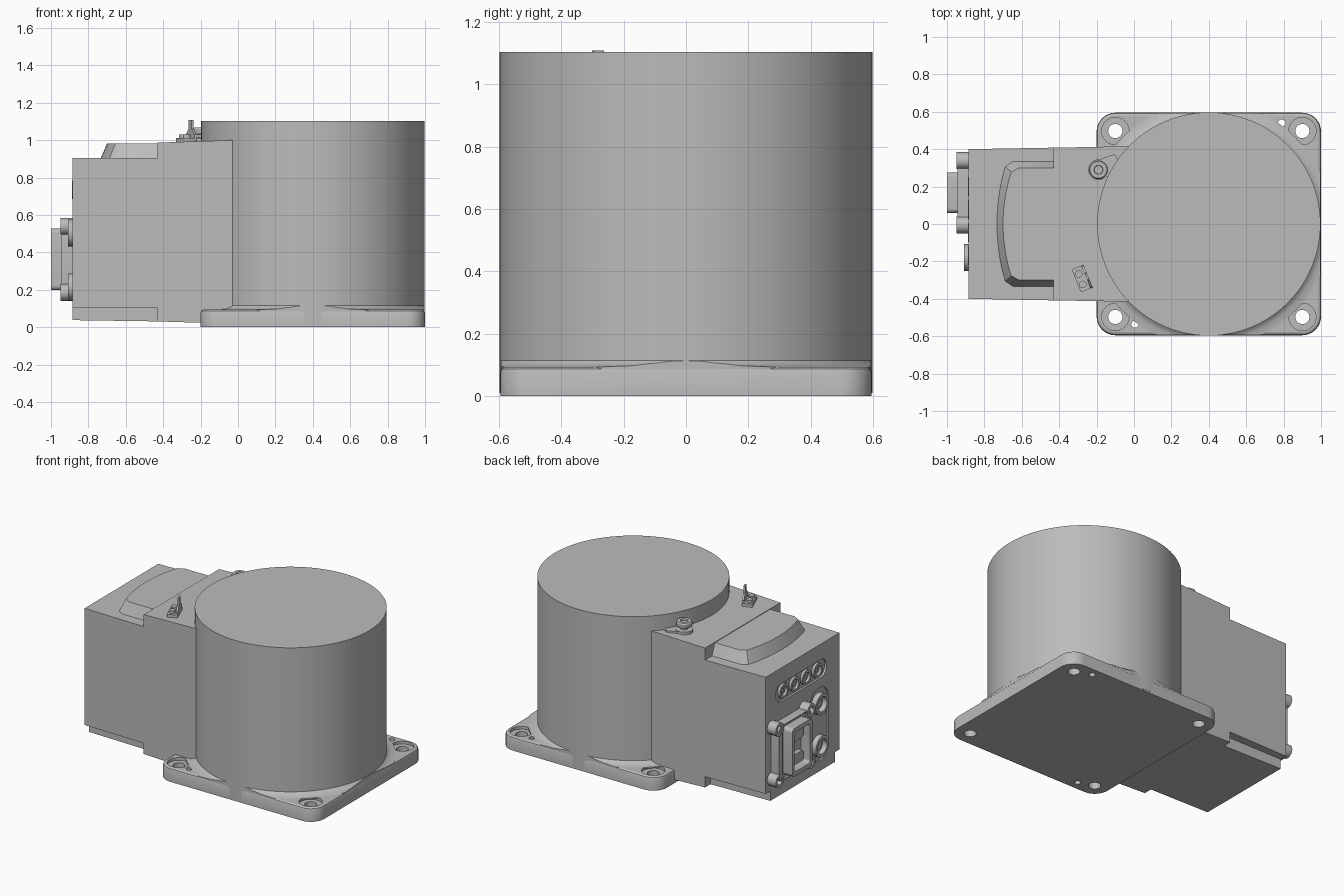
import bpy, bmesh, math
from mathutils import Matrix, Vector

cube = bpy.data.objects.get("Cube")
if cube:
    bpy.data.objects.remove(cube, do_unlink=True)

# One plain grey for the whole casting
grey = bpy.data.materials.new("machine_grey")
grey.use_nodes = True
COLOUR = (0.5, 0.5, 0.5, 1.0)
grey.diffuse_color = COLOUR
grey.node_tree.nodes["Principled BSDF"].inputs["Base Color"].default_value = COLOUR

PLACE = {"X": lambda a, b, h: (h, a, b),
         "Y": lambda a, b, h: (a, h, b),
         "Z": lambda a, b, h: (a, b, h)}
parts = []


def loft(name, axis, sections):
    """Closed solid through (outline, height) sections along one axis."""
    bm = bmesh.new()
    rings = [[bm.verts.new(PLACE[axis](a, b, h)) for a, b in pts] for pts, h in sections]
    n = len(rings[0])
    for low, high in zip(rings, rings[1:]):
        for i in range(n):
            j = (i + 1) % n
            bm.faces.new((low[i], low[j], high[j], high[i]))
    bm.faces.new(rings[0][::-1])
    bm.faces.new(rings[-1])
    bmesh.ops.recalc_face_normals(bm, faces=bm.faces)
    mesh = bpy.data.meshes.new(name)
    bm.to_mesh(mesh)
    bm.free()
    mesh.materials.append(grey)
    ob = bpy.data.objects.new(name, mesh)
    bpy.context.collection.objects.link(ob)
    parts.append(ob)
    return ob


def prism(name, axis, pts, lo, hi):
    return loft(name, axis, [(pts, lo), (pts, hi)])


def circle(ca, cb, r, n=32):
    return [(ca + r * math.cos(2 * math.pi * i / n),
             cb + r * math.sin(2 * math.pi * i / n)) for i in range(n)]


def rounded(ca, cb, ha, hb, r, n=8):
    """Rounded rectangle with half sizes ha, hb."""
    pts = []
    for k, (sa, sb) in enumerate(((1, 1), (-1, 1), (-1, -1), (1, -1))):
        for i in range(n + 1):
            t = math.pi / 2 * (k + i / n)
            pts.append((ca + sa * (ha - r) + r * math.cos(t),
                        cb + sb * (hb - r) + r * math.sin(t)))
    return pts


def boolean(target, tool, operation="DIFFERENCE"):
    mod = target.modifiers.new("bool", "BOOLEAN")
    mod.operation, mod.solver, mod.object = operation, "EXACT", tool
    tool.hide_render = True
    bpy.context.view_layer.update()
    bpy.context.view_layer.objects.active = target
    bpy.ops.object.modifier_apply(modifier=mod.name)
    parts.remove(tool)
    bpy.data.objects.remove(tool, do_unlink=True)


def turn(ob, degrees, x, y):
    ob.data.transform(Matrix.Translation(Vector((x, y, 0)))
                      @ Matrix.Rotation(math.radians(degrees), 4, "Z"))


CX, R = 0.4, 0.597

# Base plate with rounded top edge, counterbored bolt holes and dowel holes
plate = loft("base_plate", "Z", [
    (rounded(CX, 0, 0.6 - d, 0.595 - d, 0.1 - d), z)
    for d, z in ((0, 0), (0, 0.078), (0.004, 0.088), (0.014, 0.094))])
for x in (-0.1, 0.9):
    for y in (-0.497, 0.497):
        boolean(plate, prism("bore", "Z", circle(x, y, 0.073), 0.075, 0.2))
        boolean(plate, prism("bolt_hole", "Z", circle(x, y, 0.038), -0.1, 0.2))
for x, y in ((0.79, 0.54), (0.005, -0.535)):
    boolean(plate, prism("dowel_hole", "Z", circle(x, y, 0.02, 16), -0.1, 0.2))

# Main drum and its flared foot, trimmed to the plate
prism("drum", "Z", circle(CX, 0, R, 96), 0.01, 1.103)
foot = loft("drum_foot", "Z", [(circle(CX, 0, r, 96), z) for r, z in
            ((0.655, 0.085), (0.655, 0.094), (0.622, 0.098), (0.605, 0.107), (0.59, 0.122))])
boolean(foot, prism("foot_trim", "Z", rounded(CX, 0, 0.598, 0.593, 0.1), 0, 0.3), "INTERSECT")

# Side housing, slightly wider towards the drum
SIDE = [(-0.885, 0.105), (-0.43, 0.105), (-0.43, 0.031), (-0.2, 0.024), (0.1, 0.024),
        (0.1, 1.0), (-0.04, 1.0), (-0.43, 0.987), (-0.43, 0.905), (-0.885, 0.905)]
housing = prism("housing", "Y", SIDE, -0.4, 0.4)
for v in housing.data.vertices:
    v.co.y *= 1 + 0.045 * max(0, v.co.x + 0.885)
# Narrower belly below the housing
belly = [(-0.885, 0.038), (-0.41, 0.031), (-0.41, 0.15), (-0.87, 0.15), (-0.87, 0.105),
         (-0.885, 0.105)]
prism("housing_belly", "Y", belly, -0.35, 0.35)


# Raised hump with sloped sides on the housing roof
def hump(front, half, corner):
    arc = [(front + 0.035 * (t / 6) ** 2, (half - corner) * t / 6) for t in range(-6, 7)]
    bend = [(front + 0.045, half - corner * 0.45), (front + 0.085, half), (-0.41, half)]
    return [(x, -y) for x, y in bend[::-1]] + arc + bend


loft("roof_hump", "Z", [(hump(-0.735, 0.335, 0.06), 0.9), (hump(-0.7, 0.3, 0.05), 0.983)])

# Recesses in the end face for sockets
boolean(housing, prism("socket_recess", "X", rounded(0.015, 0.735, 0.275, 0.062, 0.06), -0.95, -0.87))
boolean(housing, prism("round_recess", "X", rounded(-0.18, 0.36, 0.1, 0.25, 0.095), -0.95, -0.875))


def ring(name, axis, a, b, r_out, r_in, lo, hi, sides=32, floor=0.02):
    """Cup whose open mouth is at the low end of the axis."""
    cup = prism(name, axis, circle(a, b, r_out, sides), lo, hi)
    boolean(cup, prism("mouth", axis, circle(a, b, r_in, 24), lo - 0.1, hi - floor))


# Row of four small sockets
for i in range(4):
    y = 0.2 - 0.123 * i
    ring(f"small_socket_{i + 1}", "X", y, 0.735, 0.05, 0.033, -0.887, -0.83)
    prism(f"small_socket_pin_{i + 1}", "X", circle(y, 0.735, 0.015, 12), -0.875, -0.84)

# Two round connectors
for i, z in enumerate((0.505, 0.215)):
    ring(f"round_connector_{i + 1}", "X", -0.18, z, 0.072, 0.05, -0.91, -0.83)
    prism(f"round_connector_core_{i + 1}", "X", circle(-0.18, z, 0.03, 16), -0.885, -0.84)

# Large connector: flange with corner lugs, and open rectangular plug shell
FY, FZ = 0.167, 0.363
flange = prism("plug_flange", "X", rounded(FY, FZ, 0.175, 0.19, 0.04), -0.945, -0.86)
boolean(flange, prism("flange_groove", "X", rounded(FY, FZ, 0.135, 0.185, 0.03), -1.0, -0.93))
for a in (-1, 1):
    for b in (-1, 1):
        ring("plug_lug", "X", FY + 0.172 * a, FZ + 0.177 * b, 0.045, 0.025, -0.95, -0.87, 24)
shell = prism("plug_shell", "X", rounded(FY, FZ, 0.108, 0.165, 0.025), -1.0, -0.88)
boolean(shell, prism("shell_mouth", "X", rounded(FY, FZ, 0.085, 0.135, 0.02), -1.1, -0.92))
for b in (-1, 1):
    prism("plug_insert", "X", rounded(FY, FZ + 0.08 * b, 0.06, 0.035, 0.01), -0.965, -0.9)

# Relief valve on the roof
VX, VY = -0.19, 0.29
loft("valve", "Z", [(circle(VX, VY, r, 32), z) for r, z in (
    (0.055, 0.98), (0.055, 1.012), (0.026, 1.014), (0.026, 1.03), (0.047, 1.032),
    (0.05, 1.038), (0.05, 1.06), (0.045, 1.068), (0.024, 1.068), (0.022, 1.058))])
tab = prism("valve_tab", "Z", rounded(0.045, 0, 0.07, 0.05, 0.02), 0.98, 1.008)
turn(tab, 20, VX, VY)

# Bent earth bracket on the roof with two screws and an upright tongue
foot_plate = prism("bracket_foot", "Z", rounded(0, 0, 0.034, 0.066, 0.008), 0.98, 1.012)
turn(foot_plate, 22, -0.277, -0.292)
for i, s in enumerate((-1, 1)):
    screw = prism(f"bracket_screw_{i + 1}", "Z", circle(-0.008, 0.03 * s, 0.02, 16), 1.0, 1.03)
    turn(screw, 22, -0.277, -0.292)
tongue = prism("bracket_tongue", "X", [(-0.066, 1.0), (0.066, 1.0), (0.06, 1.03), (0.022, 1.06),
                                       (0.018, 1.108), (-0.018, 1.108), (-0.022, 1.06),
                                       (-0.06, 1.03)], 0.022, 0.034)
turn(tongue, 22, -0.277, -0.292)

# Smooth shading with sharp edges kept
bpy.ops.object.select_all(action="DESELECT")
for ob in parts:
    ob.select_set(True)
bpy.context.view_layer.objects.active = parts[0]
bpy.ops.object.shade_smooth_by_angle(angle=math.radians(30))
